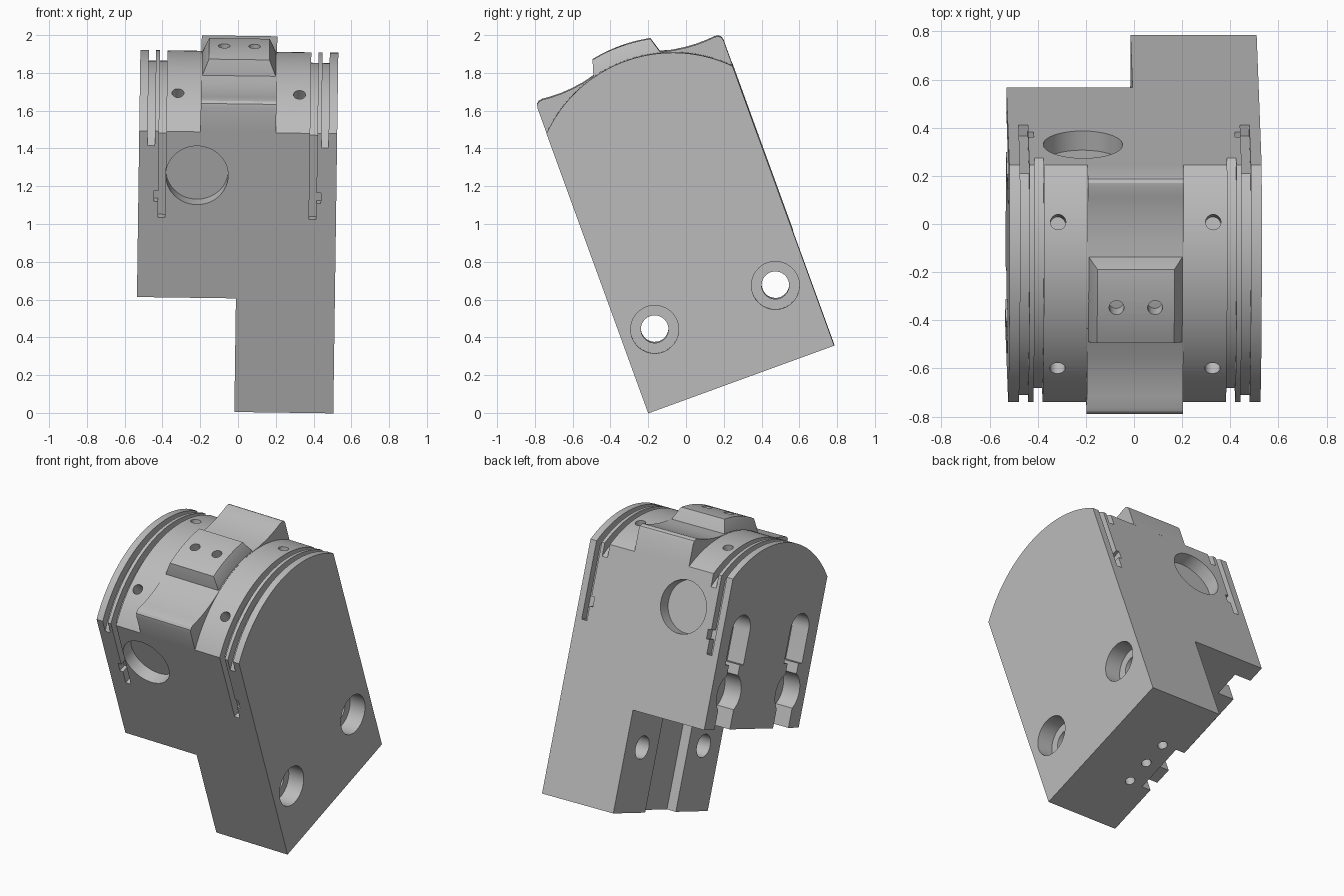
import bpy, bmesh
from math import sin, cos, pi, radians, sqrt
from mathutils import Matrix, Vector

cube = bpy.data.objects.get("Cube")
if cube:
    bpy.data.objects.remove(cube)

grey = bpy.data.materials.new("plain_grey")
grey.use_nodes = True
GREY = (0.5, 0.5, 0.5, 1)
grey.diffuse_color = GREY
grey.node_tree.nodes["Principled BSDF"].inputs["Base Color"].default_value = GREY

# Main sizes in the upright frame: W half width, H shoulder, R crown radius
W, H, STEP, C, R = 0.524, 1.575, 0.64, 1.057, 0.737
HALF = radians(45.3)
TILT = (Matrix.Translation((-0.017, 0.2925, 0.184))
        @ Matrix.Rotation(radians(0.8), 4, 'Y') @ Matrix.Rotation(radians(20), 4, 'X'))


def make(name, bm):
    bmesh.ops.recalc_face_normals(bm, faces=bm.faces)
    me = bpy.data.meshes.new(name)
    bm.to_mesh(me)
    bm.free()
    me.materials.append(grey)
    ob = bpy.data.objects.new(name, me)
    bpy.context.collection.objects.link(ob)
    return ob


def prism(name, pts, x0, x1):
    """Side outline (y, z) extruded along x."""
    bm = bmesh.new()
    face = bm.faces.new([bm.verts.new((x0, y, z)) for y, z in pts])
    ext = bmesh.ops.extrude_face_region(bm, geom=[face])["geom"]
    bmesh.ops.translate(bm, vec=(x1 - x0, 0, 0),
                        verts=[v for v in ext if isinstance(v, bmesh.types.BMVert)])
    return make(name, bm)


def box(name, x0, x1, y0, y1, z0, z1):
    return prism(name, [(y0, z0), (y1, z0), (y1, z1), (y0, z1)], x0, x1)


def rod(name, center, direction, radius, length, n=32):
    """Cylinder centred on a point along a direction."""
    bm = bmesh.new()
    rot = Vector(direction).to_track_quat('Z', 'Y').to_matrix().to_4x4()
    bmesh.ops.create_cone(bm, cap_ends=True, segments=n, radius1=radius, radius2=radius,
                          depth=length, matrix=Matrix.Translation(center) @ rot)
    return make(name, bm)


def arc(r, a, n=40, cy=0, cz=C):
    """Points on an arc from -a to a, measured from straight up."""
    return [(cy + r * sin(a * (2 * i / n - 1)), cz + r * cos(a * (2 * i / n - 1)))
            for i in range(n + 1)]


def cut(target, cutter):
    mod = target.modifiers.new("cut", 'BOOLEAN')
    mod.operation, mod.solver, mod.object = 'DIFFERENCE', 'EXACT', cutter
    bpy.context.view_layer.objects.active = target
    bpy.ops.object.modifier_apply(modifier=mod.name)
    bpy.data.objects.remove(cutter)


# Body: crowned block with the lower left quarter removed
body = prism("main_body", [(W, 0), (-W, 0)] + arc(R, HALF), -W, W)
cut(body, box("step", -1, 0, -1, 1, -1, STEP))

# Shallow round pockets in front and back
for s in (-1, 1):
    cut(body, rod("pocket", (-0.215, s * W, 1.33), (0, 1, 0), 0.165, 0.17, 64))

# Counterbored bolt holes through the lower leg
for s in (-1, 1):
    cut(body, rod("bolt", (0.25, s * 0.34, 0.406), (1, 0, 0), 0.073, 1.2))
    cut(body, rod("counterbore", (W, s * 0.34, 0.406), (1, 0, 0), 0.127, 0.22, 48))

# Channel in the inner leg face, and small holes underneath
cut(body, box("channel", -0.1, 0.065, -0.17, 0.17, -0.1, STEP))
for i in (-1, 0, 1):
    cut(body, rod("base_hole", (0.165, i * 0.163, 0), (0, 0, 1), 0.03, 0.2, 20))

# Keyhole slots in the left end face
for s in (-1, 1):
    y, x0, x1 = s * 0.325, -0.7, -W + 0.12
    top = arc(0.1, pi / 2, 16, y, 1.25)
    cut(body, prism("slot", top + [(y + 0.1, 1.04), (y - 0.1, 1.04)], x0, x1))
    cut(body, box("neck", x0, x1, y - 0.06, y + 0.06, 0.9, 1.1))
    cut(body, rod("socket", (-W, y, 0.86), (1, 0, 0), 0.13, 0.24, 40))
    cut(body, box("mouth", x0, x1, y - 0.085, y + 0.085, 0.5, 0.85))
    cut(body, rod("slot_hole", (-W, y, 1.23), (1, 0, 0), 0.045, 0.5, 24))

# Ring grooves over the crown, running down the faces as slots
for s in (-1, 1):
    for x, face, side in ((0.46, 1, -1), (0.4, -1, 1)):
        ring = arc(R + 0.1, radians(58)) + arc(R - 0.055, radians(58))[::-1]
        a, b = sorted((s * (x - 0.019), s * (x + 0.019)))
        cut(body, prism("groove", ring, a, b))
        y0, y1 = sorted((face * (W - 0.05), face * 0.7))
        cut(body, box("slot", a, b, y0, y1, 1.09, 1.6))
        a, b = sorted((s * x, s * (x + side * 0.042)))
        cut(body, box("notch", a, b, y0, y1, 1.18, 1.24))

# Radial pin holes in the crown
for sx in (-1, 1):
    for sy in (-1, 1):
        d = Vector((0, sy * sin(radians(26)), cos(radians(26))))
        cut(body, rod("pin", Vector((sx * 0.322, 0, C)) + d * R, d, 0.032, 0.2, 24))

# Saddle with rounded ears across the middle of the crown
half = [(W, H), (W, 1.715), (0.519, 1.734), (0.505, 1.745), (0.485, 1.748),
        (0.44, 1.744), (0.38, 1.743), (0.32, 1.747), (0.25, 1.757)]
crown = [(y, C + sqrt(R * R - y * y) + 0.002) for y in (0.18, 0.12, 0.06, 0)]
side = half + crown
saddle = prism("saddle", side + [(-y, z) for y, z in side[-2::-1]], -0.2, 0.2)

# Tapered cap block with a curved top and two holes
bm = bmesh.new()
N = 12
rows = []
for r, hx, hy in ((0.66, 0.2, 0.2), (R - 0.01, 0.2, 0.192), (0.814, 0.16, 0.163)):
    rows.append([[bm.verts.new((sx * hx, t, C + sqrt(r * r - t * t)))
                  for t in (hy * (2 * i / N - 1) for i in range(N + 1))] for sx in (-1, 1)])
for lo, hi in zip(rows, rows[1:]):
    for k in (0, 1):
        for i in range(N):
            bm.faces.new((lo[k][i], lo[k][i + 1], hi[k][i + 1], hi[k][i]))
    for i in (0, N):
        bm.faces.new((lo[0][i], lo[1][i], hi[1][i], hi[0][i]))
for row in (rows[0], rows[-1]):
    for i in range(N):
        bm.faces.new((row[0][i], row[0][i + 1], row[1][i + 1], row[1][i]))
cap = make("cap_block", bm)
for s in (-1, 1):
    cut(cap, rod("cap_hole", (s * 0.08, 0, 1.87), (0, 0, 1), 0.031, 0.16, 24))

# Lean the whole assembly and shade it
for ob in (body, saddle, cap):
    ob.data.transform(TILT)
    bpy.ops.object.select_all(action='DESELECT')
    ob.select_set(True)
    bpy.context.view_layer.objects.active = ob
    bpy.ops.object.shade_smooth_by_angle(angle=radians(25))
